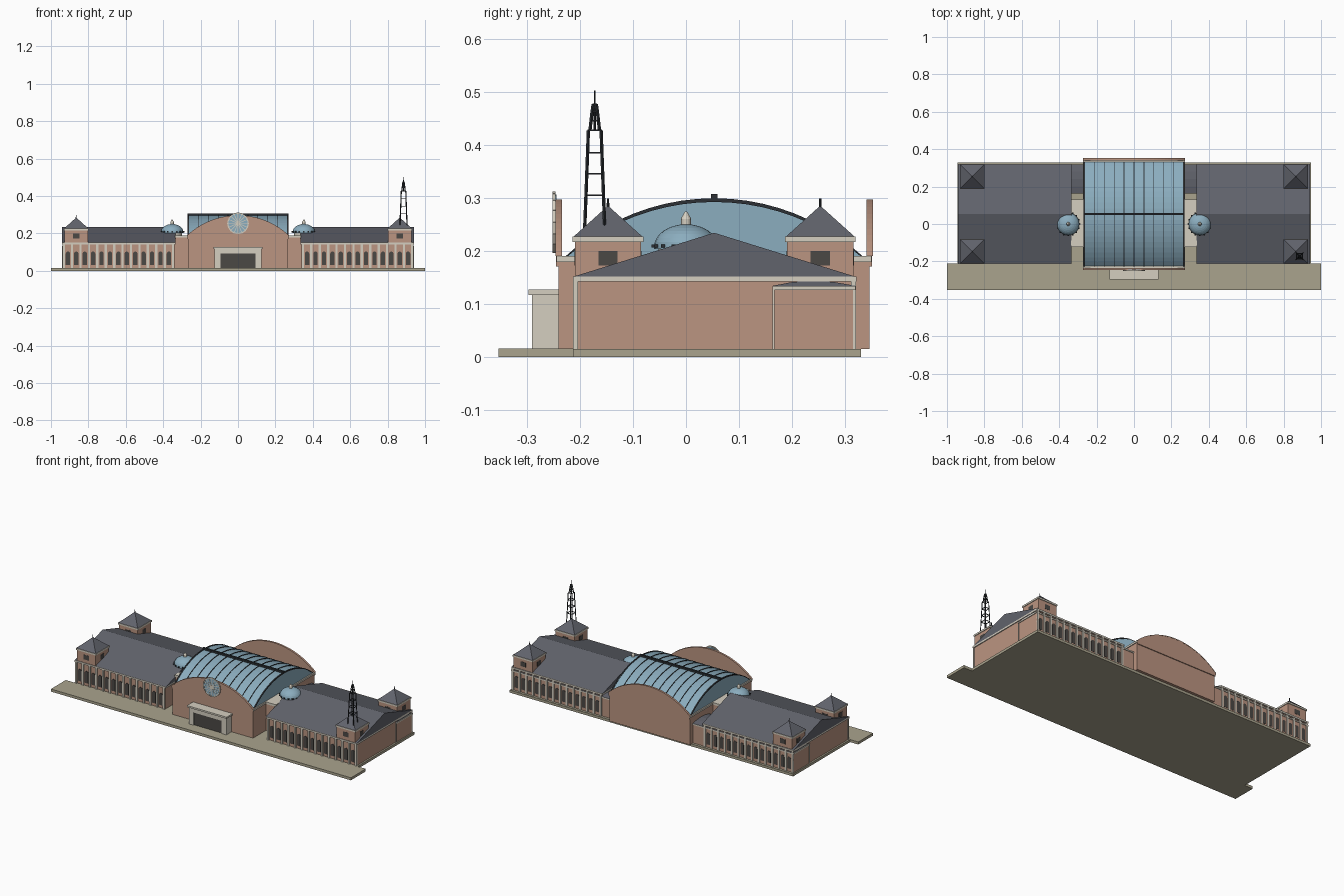
import bpy, bmesh, math
from mathutils import Vector, Matrix

if "Cube" in bpy.data.objects:
    bpy.data.objects.remove(bpy.data.objects["Cube"])


def mat(name, c):
    m = bpy.data.materials.new(name)
    m.diffuse_color = (*c, 1)
    m.use_nodes = True
    m.node_tree.nodes["Principled BSDF"].inputs["Base Color"].default_value = m.diffuse_color
    return m


BRICK = mat("brick", (0.50, 0.30, 0.22))
STONE = mat("stone", (0.66, 0.62, 0.53))
SLATE = mat("slate", (0.12, 0.125, 0.15))
GLASS = mat("blue_glass", (0.26, 0.42, 0.52))
DARK = mat("dark_glazing", (0.07, 0.065, 0.06))
IRON = mat("iron", (0.025, 0.03, 0.035))
PAVE = mat("paving", (0.40, 0.37, 0.27))


def finish(name, bm, material, smooth=False):
    bmesh.ops.recalc_face_normals(bm, faces=bm.faces)
    me = bpy.data.meshes.new(name)
    bm.to_mesh(me)
    bm.free()
    ob = bpy.data.objects.new(name, me)
    bpy.context.collection.objects.link(ob)
    me.materials.append(material)
    if smooth:
        bpy.ops.object.select_all(action='DESELECT')
        ob.select_set(True)
        bpy.context.view_layer.objects.active = ob
        bpy.ops.object.shade_smooth_by_angle(angle=math.radians(35))
    return ob


def add_box(bm, x0, x1, y0, y1, z0, z1):
    m = Matrix.Translation(((x0 + x1) / 2, (y0 + y1) / 2, (z0 + z1) / 2)) @ Matrix.Diagonal((x1 - x0, y1 - y0, z1 - z0, 1))
    bmesh.ops.create_cube(bm, size=1, matrix=m)


def boxes(name, material, dims):
    bm = bmesh.new()
    for d in dims:
        add_box(bm, *d)
    return finish(name, bm, material)


def add_strut(bm, p, q, r):
    p, q = Vector(p), Vector(q)
    d = q - p
    m = Matrix.Translation((p + q) / 2) @ d.to_track_quat('Z', 'Y').to_matrix().to_4x4()
    bmesh.ops.create_cube(bm, size=1, matrix=m @ Matrix.Diagonal((2 * r, 2 * r, d.length, 1)))


def add_prism(bm, pts, axis, a, b):
    # extrude a 2D outline along x (points are y,z) or along y (points are x,z)
    put = (lambda u, v, t: (t, u, v)) if axis == 'x' else (lambda u, v, t: (u, t, v))
    lo = [bm.verts.new(put(u, v, a)) for u, v in pts]
    hi = [bm.verts.new(put(u, v, b)) for u, v in pts]
    n = len(pts)
    bm.faces.new(lo)
    bm.faces.new(hi[::-1])
    for i in range(n):
        bm.faces.new((lo[i], lo[(i + 1) % n], hi[(i + 1) % n], hi[i]))


def add_cone(bm, x, y, z0, z1, r0, r1, seg, turn=0):
    m = Matrix.Translation((x, y, (z0 + z1) / 2)) @ Matrix.Rotation(turn, 4, 'Z')
    bmesh.ops.create_cone(bm, cap_ends=True, segments=seg, radius1=r0, radius2=r1, depth=z1 - z0, matrix=m)


def arc(c, half, z0, rise, n):
    # circular segment from one springing point to the other
    r = (half * half + rise * rise) / (2 * rise)
    a = math.asin(half / r)
    return [(c + r * math.sin(-a + 2 * a * i / n), z0 + rise - r + r * math.cos(-a + 2 * a * i / n)) for i in range(n + 1)]


def sx(s, a, b):
    return (a, b) if s > 0 else (-b, -a)


# ground slab and front pavement
boxes("base_slab", PAVE, [(-0.945, 0.945, -0.215, 0.33, 0, 0.015)])
boxes("front_pavement", PAVE, [(-1, 1, -0.353, -0.212, 0, 0.0155)])

F, B, MID, HC = -0.21, 0.317, 0.053, 0.27
for s, side in ((-1, "left"), (1, "right")):
    # wing walls, eaves and gabled roof
    boxes(side + "_wing_walls", BRICK, [(*sx(s, 0.34, 0.935), F + 0.004, B - 0.004, 0.015, 0.145)])
    boxes(side + "_wing_eaves", STONE, [(*sx(s, 0.335, 0.94), F - 0.003, B + 0.004, 0.142, 0.152)])
    bm = bmesh.new()
    add_prism(bm, [(F, 0.152), (MID, 0.234), (B, 0.152)], 'x', *sx(s, 0.333, 0.94))
    finish(side + "_wing_roof", bm, SLATE)

    # lower rear range running behind the wing
    boxes(side + "_rear_range_walls", BRICK, [(*sx(s, 0.26, 0.938), 0.165, 0.315, 0.015, 0.128)])
    boxes(side + "_rear_range_trim", STONE, [(*sx(s, 0.26, 0.942), 0.163, 0.319, 0.126, 0.134),
                                             (*sx(s, 0.93, 0.941), 0.163, 0.167, 0.015, 0.13)])
    bm = bmesh.new()
    add_prism(bm, [(0.163, 0.134), (0.2, 0.141), (0.24, 0.144), (0.28, 0.141), (0.319, 0.134)], 'x', *sx(s, 0.26, 0.938))
    finish(side + "_rear_range_roof", bm, SLATE)

    # pilasters and arched windows on front and back
    pil, n = [], 13
    step = (0.932 - 0.347) / n
    win = bmesh.new()
    for i in range(n + 1):
        x = s * (0.347 + step * i)
        for y0, y1 in ((F - 0.003, F + 0.006), (B - 0.006, B + 0.003)):
            pil.append((x - 0.006, x + 0.006, y0, y1, 0.015, 0.143))
            if i < n:
                xc = x + s * step / 2
                out = [(xc + 0.0115, 0.032), (xc - 0.0115, 0.032)] + arc(xc, 0.0115, 0.092, 0.0114, 8)
                ym = F + 0.003 if y0 < 0 else B - 0.003
                add_prism(win, out, 'y', ym - 0.002, ym + 0.002)
    boxes(side + "_pilasters", STONE, pil)
    finish(side + "_wing_windows", win, DARK)

    # corner towers
    for ty, end in ((-0.147, "front"), (0.253, "back")):
        tx, w = s * 0.865, 0.0625
        nm = side + "_" + end + "_tower_"
        boxes(nm + "walls", BRICK, [(tx - w, tx + w, ty - w, ty + w, 0.14, 0.218)])
        c = w + 0.004
        boxes(nm + "cornice", STONE, [(tx - c, tx + c, ty - c, ty + c, 0.217, 0.227)])
        d = w + 0.001
        boxes(nm + "windows", DARK, [(tx - 0.018, tx + 0.018, ty - d, ty + d, 0.172, 0.2),
                                     (tx - d, tx + d, ty - 0.018, ty + 0.018, 0.172, 0.2)])
        bm = bmesh.new()
        add_cone(bm, tx, ty, 0.227, 0.285, (w + 0.002) * math.sqrt(2), 0, 4, math.pi / 4)
        finish(nm + "roof", bm, SLATE)
        bm = bmesh.new()
        add_cone(bm, tx, ty, 0.275, 0.299, 0.003, 0.002, 8)
        finish(nm + "finial", bm, IRON)

    # link block between hall and wing, carrying the small dome
    boxes(side + "_link_walls", BRICK, [(*sx(s, 0.26, 0.345), -0.118, 0.128, 0.015, 0.18)])
    boxes(side + "_link_cornice", STONE, [(*sx(s, 0.26, 0.338), -0.122, 0.132, 0.177, 0.19)])
    dx = s * 0.352
    bm = bmesh.new()
    add_cone(bm, dx, 0, 0.15, 0.203, 0.052, 0.052, 24)
    finish(side + "_dome_drum", bm, STONE, True)
    bm = bmesh.new()
    add_cone(bm, dx, 0, 0.203, 0.208, 0.06, 0.06, 24)
    prof = [(0.06 * math.cos(a), 0.208 + 0.042 * math.sin(a)) for a in [math.pi / 2 * k / 8 for k in range(8)]]
    for (r0, z0), (r1, z1) in zip(prof, prof[1:] + [(0.004, 0.25)]):
        add_cone(bm, dx, 0, z0, z1, r0, r1, 24)
    bmesh.ops.remove_doubles(bm, verts=bm.verts, dist=0.0003)
    finish(side + "_dome", bm, GLASS, True)
    bm = bmesh.new()
    for k in range(16):
        a = 2 * math.pi * k / 16
        x, y = dx + 0.061 * math.cos(a), 0.061 * math.sin(a)
        add_box(bm, x - 0.004, x + 0.004, y - 0.004, y + 0.004, 0.206, 0.212)
    finish(side + "_dome_rim_studs", bm, IRON)
    bm = bmesh.new()
    add_cone(bm, dx, 0, 0.247, 0.26, 0.009, 0.009, 12)
    add_cone(bm, dx, 0, 0.26, 0.274, 0.01, 0.002, 12)
    finish(side + "_dome_lantern", bm, STONE)

# central hall
boxes("hall_walls", BRICK, [(-0.268, 0.268, -0.24, 0.346, 0.015, 0.182)])
boxes("hall_cornice", STONE, [(-HC - 0.003, HC + 0.003, -0.244, 0.35, 0.179, 0.19)])
bm = bmesh.new()
add_prism(bm, arc(MID, 0.28, 0.188, 0.108, 20), 'x', -0.266, 0.266)
finish("hall_glass_vault", bm, GLASS)

# curved iron ribs and ridge over the vault
bm = bmesh.new()
outer, inner = arc(MID, 0.282, 0.188, 0.111, 20), arc(MID, 0.278, 0.188, 0.104, 20)
for i in range(11):
    x = -0.265 + 0.053 * i
    h = 0.004 if i in (0, 10) else 0.002
    for p, q, u, v in zip(outer, outer[1:], inner, inner[1:]):
        add_prism(bm, [p, q, v, u], 'x', x - h, x + h)
add_box(bm, -0.27, 0.27, 0.047, 0.059, 0.293, 0.307)
finish("vault_ribs", bm, IRON)

# arched brick gables at front and back
for y0, y1, nm in ((-0.245, -0.235, "front"), (0.341, 0.351, "back")):
    bm = bmesh.new()
    add_prism(bm, [(HC, 0.17), (-HC, 0.17)] + arc(0, HC, 0.19, 0.104, 28), 'y', y0, y1)
    finish(nm + "_gable", bm, BRICK)
    bm = bmesh.new()
    o, n = arc(0, HC + 0.002, 0.19, 0.107, 28), arc(0, HC - 0.002, 0.19, 0.103, 28)
    for p, q, u, v in zip(o, o[1:], n, n[1:]):
        add_prism(bm, [p, q, v, u], 'y', y0 - 0.001, y1 + 0.001)
    finish(nm + "_gable_coping", bm, BRICK)

# round window on the front gable, with spokes
ZC = 0.254
bm = bmesh.new()
m = Matrix.Translation((0, -0.247, ZC)) @ Matrix.Rotation(math.pi / 2, 4, 'X')
bmesh.ops.create_cone(bm, cap_ends=True, segments=32, radius1=0.052, radius2=0.052, depth=0.006, matrix=m)
finish("round_window", bm, GLASS)
bm = bmesh.new()
for k in range(16):
    a = 2 * math.pi * k / 16
    b = a + math.pi / 8
    p, q = [(0.055 * math.cos(t), -0.249, ZC + 0.055 * math.sin(t)) for t in (a, b)]
    add_strut(bm, p, q, 0.003)
    add_strut(bm, (0, -0.249, ZC), p, 0.0018)
finish("round_window_tracery", bm, STONE)

# entrance portal
boxes("portal", STONE, [(-0.125, -0.094, -0.29, -0.235, 0.015, 0.118), (0.094, 0.125, -0.29, -0.235, 0.015, 0.118),
                        (-0.095, 0.095, -0.29, -0.235, 0.092, 0.118), (-0.132, 0.132, -0.297, -0.235, 0.117, 0.127)])
boxes("portal_doors", DARK, [(-0.095, 0.095, -0.284, -0.238, 0.015, 0.093)])

# lattice mast on the right front tower
bm = bmesh.new()
X, Y = 0.885, -0.172
corners = [(-1, -1), (1, -1), (1, 1), (-1, 1)]
levels = [(0.24, 0.019), (0.305, 0.0165), (0.345, 0.015), (0.385, 0.0135), (0.427, 0.012)]
upper = [(0.427, 0.009), (0.445, 0.007), (0.462, 0.005), (0.476, 0.003)]
for rings, r in ((levels, 0.0022), (upper, 0.0022)):
    for (z0, w0), (z1, w1) in zip(rings, rings[1:]):
        for (a, b), (c, d) in zip(corners, corners[1:] + corners[:1]):
            add_strut(bm, (X + a * w0, Y + b * w0, z0), (X + a * w1, Y + b * w1, z1), r)
            add_strut(bm, (X + a * w1, Y + b * w1, z1), (X + c * w1, Y + d * w1, z1), r * 0.7)
add_box(bm, X - 0.02, X + 0.02, Y - 0.02, Y + 0.02, 0.236, 0.242)
add_cone(bm, X, Y, 0.427, 0.502, 0.0025, 0.0012, 8)
finish("lattice_mast", bm, IRON)
